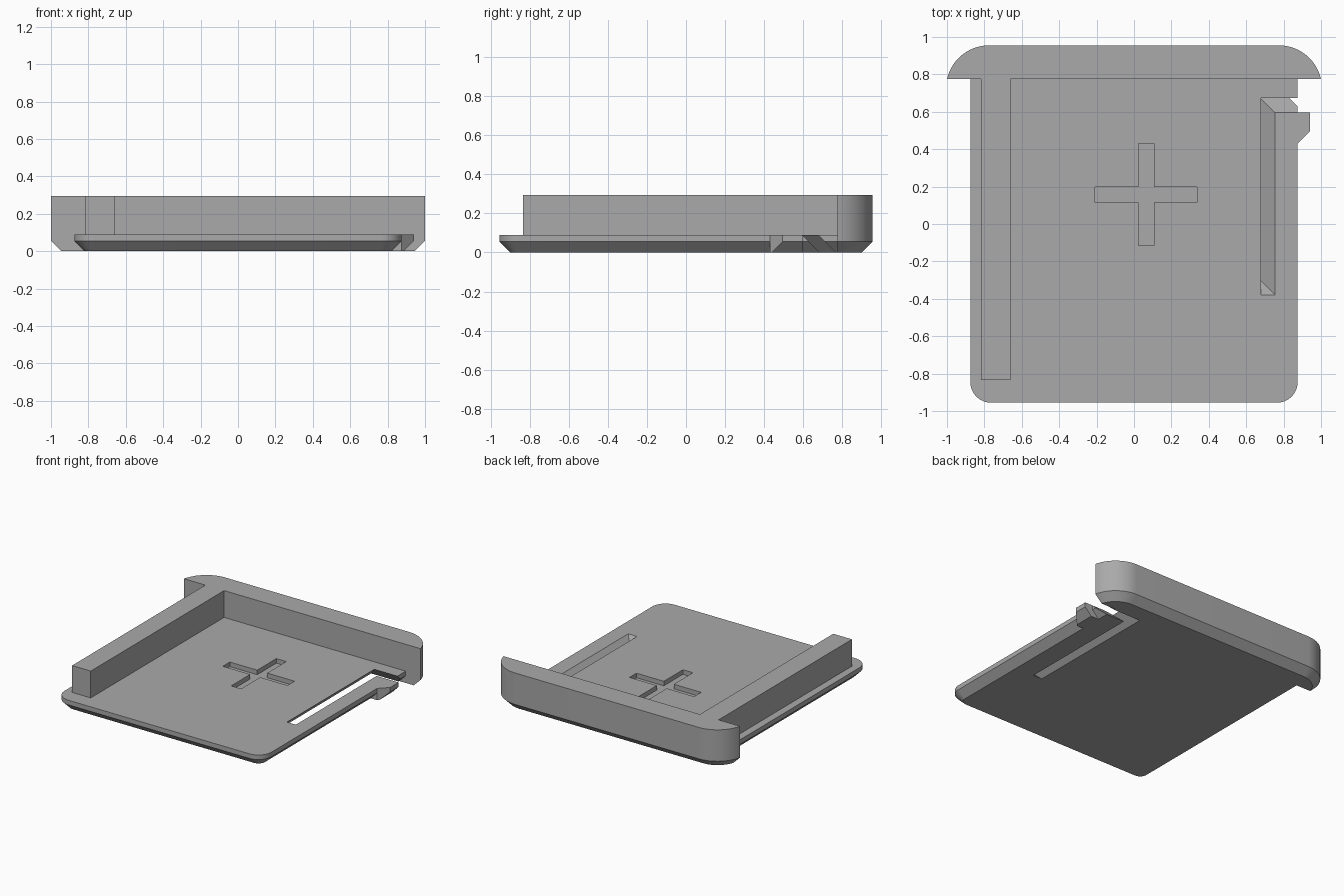
import bpy
import bmesh
from math import cos, sin, asin, pi, radians

if "Cube" in bpy.data.objects:
    bpy.data.objects.remove(bpy.data.objects["Cube"], do_unlink=True)

THICK, CHAMFER, TOP = 0.09, 0.055, 0.295
SEAM = 0.775            # where the plate meets the end cap

grey = bpy.data.materials.new("mid_grey")
grey.use_nodes = True
grey.diffuse_color = (0.4, 0.4, 0.4, 1)
grey.node_tree.nodes["Principled BSDF"].inputs["Base Color"].default_value = grey.diffuse_color


def loft(name, layers):
    """Solid through matching outlines, each given as (z, points)."""
    bm = bmesh.new()
    rings = [[bm.verts.new((x, y, z)) for x, y in pts] for z, pts in layers]
    n = len(rings[0])
    for a, b in zip(rings, rings[1:]):
        for i in range(n):
            j = (i + 1) % n
            bm.faces.new((a[i], a[j], b[j], b[i]))
    bm.faces.new(rings[0][::-1])
    bm.faces.new(rings[-1])
    bmesh.ops.recalc_face_normals(bm, faces=bm.faces)
    mesh = bpy.data.meshes.new(name)
    bm.to_mesh(mesh)
    bm.free()
    mesh.materials.append(grey)
    obj = bpy.data.objects.new(name, mesh)
    bpy.context.collection.objects.link(obj)
    return obj


def rect(x0, x1, y0, y1):
    return [(x0, y0), (x1, y0), (x1, y1), (x0, y1)]


def arc(cx, cy, r, a0, a1, steps=16):
    return [(cx + r * cos(a0 + (a1 - a0) * i / steps),
             cy + r * sin(a0 + (a1 - a0) * i / steps)) for i in range(steps + 1)]


def activate(obj):
    bpy.ops.object.select_all(action="DESELECT")
    obj.select_set(True)
    bpy.context.view_layer.objects.active = obj


def cut(obj, cutter):
    mod = obj.modifiers.new("cut", "BOOLEAN")
    mod.operation, mod.solver, mod.object = "DIFFERENCE", "EXACT", cutter
    cutter.hide_render = True
    activate(obj)
    bpy.ops.object.modifier_apply(modifier=mod.name)
    bpy.data.objects.remove(cutter, do_unlink=True)


def smooth(obj):
    activate(obj)
    bpy.ops.object.shade_smooth_by_angle(angle=radians(25))


# Plate with two rounded front corners and a chamfered underside
def plate_outline(inset):
    r = 0.11 - inset
    return (arc(-0.765, -0.845, r, pi, 1.5 * pi) + arc(0.765, -0.845, r, 1.5 * pi, 2 * pi)
            + [(0.875 - inset, SEAM), (inset - 0.875, SEAM)])


plate = loft("base_plate", [(0, plate_outline(CHAMFER)), (CHAMFER, plate_outline(0)),
                            (THICK, plate_outline(0))])

# Slanted L-shaped slot that frees the latch arm
slot = [(0.68, -0.38), (0.755, -0.38), (0.755, 0.595), (1.2, 0.595), (1.2, 0.675), (0.68, 0.675)]
cut(plate, loft("slot_cutter", [(z, [(x - (THICK - z), y + (THICK - z)) for x, y in slot])
                                for z in (-0.02, 0.11)]))

# Shallow cross recess
cx, cy, long, half = 0.065, 0.157, 0.273, 0.042
cross = []
quarter = [(half, half), (half, long), (-half, long)]
for k in range(4):
    c, s = (1, 0, -1, 0)[k], (0, 1, 0, -1)[k]
    cross += [(cx + c * x - s * y, cy + s * x + c * y) for x, y in quarter]
cut(plate, loft("cross_cutter", [(CHAMFER, cross), (0.12, cross)]))
smooth(plate)


# End cap with rounded ends, flat inner face and chamfered lower edge
def cap_outline(inset):
    r = 0.23 - inset
    start = asin((SEAM - 0.725) / r)
    right = arc(0.775, 0.725, r, start, pi / 2, 20)
    return right + [(-x, y) for x, y in reversed(right)]


smooth(loft("end_cap", [(0, cap_outline(CHAMFER)), (CHAMFER, cap_outline(0)), (TOP, cap_outline(0))]))

# Side rail
rail = rect(-0.818, -0.66, -0.835, SEAM)
loft("side_rail", [(THICK, rail), (TOP, rail)])


# Latch hook at the free end of the arm, chamfered underneath
def hook_outline(reach):
    return [(0.8, 0.43), (0.875, 0.43), (reach, 0.43 + reach - 0.875), (reach, 0.595), (0.8, 0.595)]


loft("latch_hook", [(0, hook_outline(0.94 - CHAMFER)), (CHAMFER, hook_outline(0.94)),
                    (THICK, hook_outline(0.94))])
